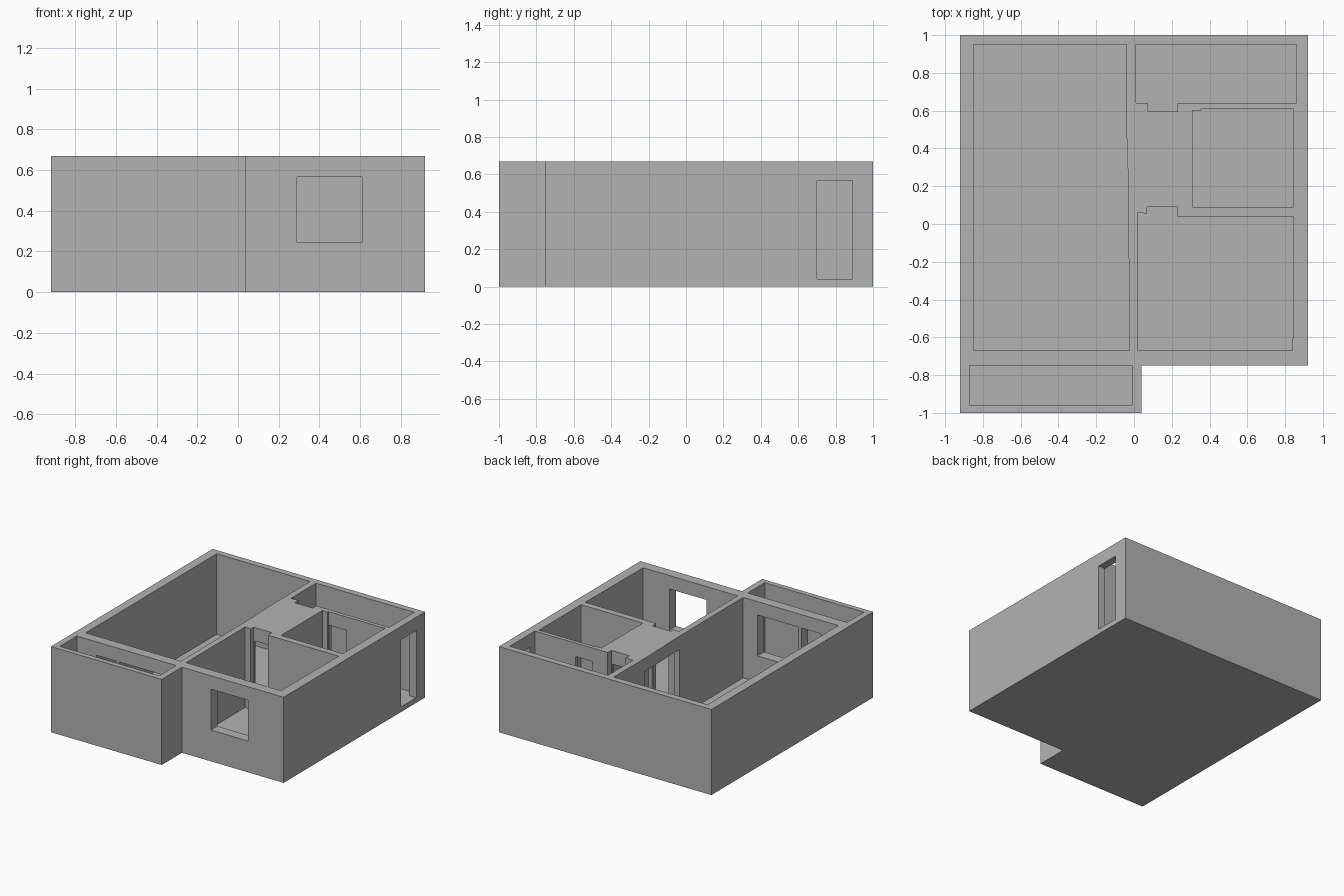
import bpy
import bmesh

if "Cube" in bpy.data.objects:
    bpy.data.objects.remove(bpy.data.objects["Cube"], do_unlink=True)

FLOOR, HEAD, SILL, TOP = 0.04, 0.565, 0.245, 0.67
ABOVE = 0.8

plaster = bpy.data.materials.new("grey plaster")
plaster.use_nodes = True
grey = (0.45, 0.45, 0.45, 1)
plaster.diffuse_color = grey
plaster.node_tree.nodes["Principled BSDF"].inputs["Base Color"].default_value = grey


def prism(name, outline, z0, z1):
    """Upright solid with the given plan outline."""
    bm = bmesh.new()
    base = bm.faces.new([bm.verts.new((x, y, z0)) for x, y in outline])
    up = bmesh.ops.extrude_face_region(bm, geom=[base])["geom"]
    bmesh.ops.translate(bm, vec=(0, 0, z1 - z0),
                        verts=[v for v in up if isinstance(v, bmesh.types.BMVert)])
    bmesh.ops.recalc_face_normals(bm, faces=bm.faces)
    mesh = bpy.data.meshes.new(name)
    bm.to_mesh(mesh)
    bm.free()
    mesh.materials.append(plaster)
    ob = bpy.data.objects.new(name, mesh)
    bpy.context.collection.objects.link(ob)
    return ob


def rect(x0, x1, y0, y1):
    return [(x0, y0), (x1, y0), (x1, y1), (x0, y1)]


# L-shaped outer block
house = prism("house_walls", [(-0.92, -1), (0.04, -1), (0.04, -0.75),
                              (0.92, -0.75), (0.92, 1), (-0.92, 1)], 0, TOP)

# Open rooms, with door niches reaching the wall tops
rooms = {
    "living_room": [(-0.85, -0.67), (-0.025, -0.67), (-0.03, 0.2),
                    (-0.04, 0.5), (-0.04, 0.95), (-0.85, 0.95)],
    "front_room": [(0.02, -0.67), (0.84, -0.67), (0.845, 0.04), (0.23, 0.04),
                   (0.23, 0.09), (0.07, 0.09), (0.07, 0.055), (0.02, 0.06)],
    "side_room": [(0.31, 0.09), (0.845, 0.09), (0.845, 0.61),
                  (0.355, 0.61), (0.355, 0.60), (0.31, 0.60)],
    "back_room": [(0.01, 0.64), (0.075, 0.64), (0.075, 0.595), (0.23, 0.595),
                  (0.23, 0.64), (0.86, 0.64), (0.86, 0.95), (0.01, 0.95)],
    "balcony": rect(-0.87, -0.01, -0.96, -0.75),
}
cutters = [prism(n, outline, FLOOR, ABOVE) for n, outline in rooms.items()]

# Covered hall, then doorways and windows
openings = {
    "hall": (0.02, 0.25, 0.105, 0.58, FLOOR, TOP - 0.04),
    "hall_arch": (-0.1, 0.1, 0.12, 0.57, FLOOR, HEAD),
    "front_room_door": (0.08, 0.22, 0.06, 0.2, FLOOR, HEAD),
    "back_room_door": (0.08, 0.22, 0.5, 0.62, FLOOR, HEAD),
    "side_room_door": (0.36, 0.51, 0.58, 0.68, FLOOR, HEAD),
    "entrance": (0.8, 1.0, 0.70, 0.89, FLOOR, HEAD),
    "front_window": (0.29, 0.61, -0.8, -0.6, SILL, HEAD),
    "balcony_window": (-0.50, -0.15, -0.8, -0.6, SILL, HEAD),
    "balcony_door": (-0.70, -0.53, -0.8, -0.6, FLOOR, HEAD),
}
cutters += [prism(n, rect(*b[:4]), *b[4:]) for n, b in openings.items()]

# Carve everything out of the block
bpy.context.view_layer.objects.active = house
for cutter in cutters:
    mod = house.modifiers.new(cutter.name, "BOOLEAN")
    mod.operation = "DIFFERENCE"
    mod.solver = "EXACT"
    mod.object = cutter
    bpy.ops.object.modifier_apply(modifier=mod.name)
    bpy.data.objects.remove(cutter, do_unlink=True)
